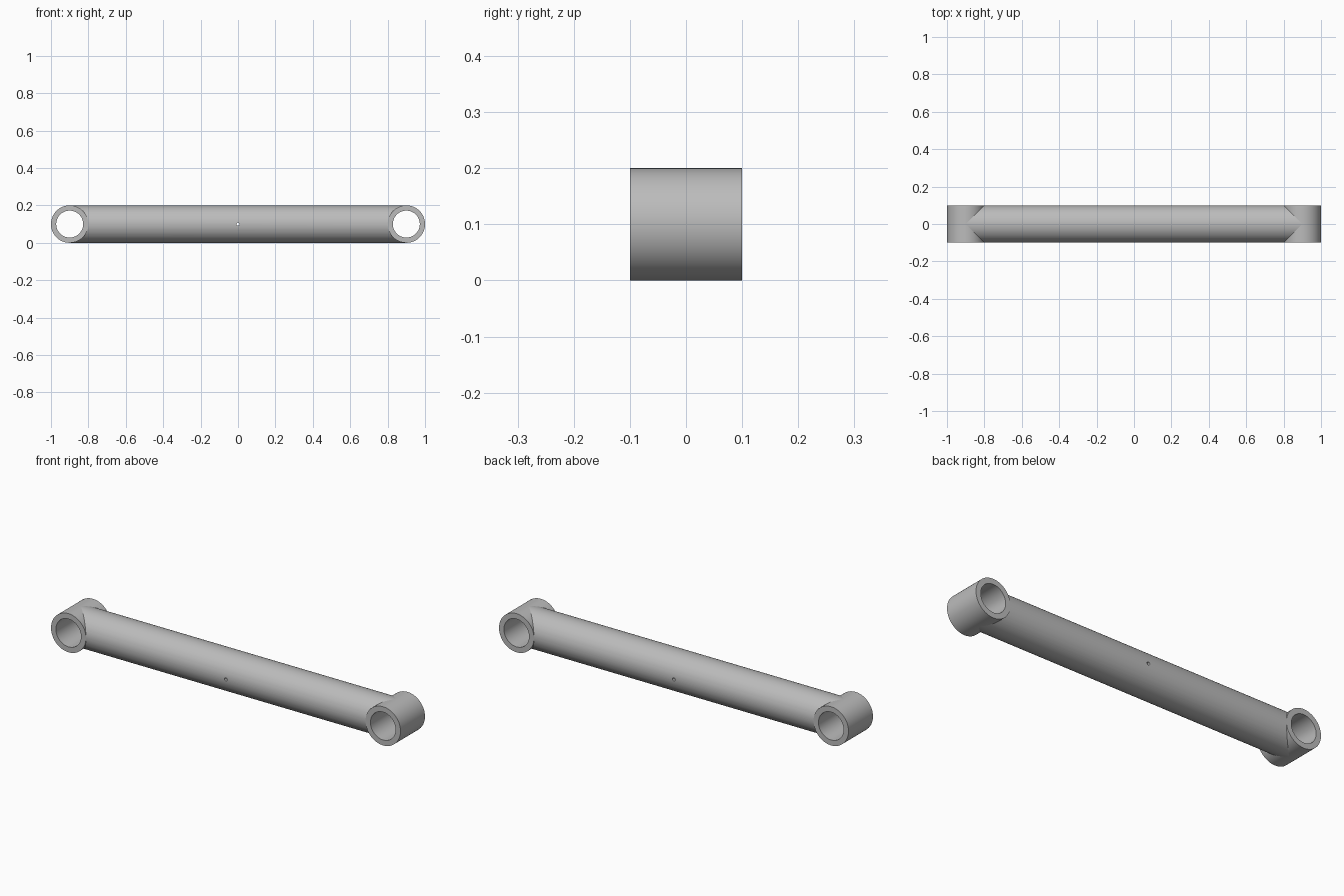
import bpy
import math

cube = bpy.data.objects.get("Cube")
if cube:
    bpy.data.objects.remove(cube, do_unlink=True)

RADIUS = 0.1       # outer radius of the rod and the sockets
BORE = 0.072       # inner radius of the sockets
CENTRE = 0.9       # distance of each socket from the middle
SIDES = 96

metal = bpy.data.materials.new("grey metal")
metal.use_nodes = True
grey = (0.5, 0.5, 0.5, 1)
metal.diffuse_color = grey
metal.node_tree.nodes["Principled BSDF"].inputs["Base Color"].default_value = grey


def cylinder(name, radius, length, x=0.0, along_x=False, sides=SIDES):
    """Lying cylinder along y, or along x, at the height of the rod axis."""
    turn = (0, math.pi / 2, 0) if along_x else (math.pi / 2, 0, 0)
    bpy.ops.mesh.primitive_cylinder_add(vertices=sides, radius=radius, depth=length,
                                        location=(x, 0, RADIUS), rotation=turn)
    obj = bpy.context.object
    obj.name = name
    bpy.ops.object.transform_apply(location=False, rotation=True, scale=True)
    obj.data.materials.append(metal)
    return obj


def cut(target, cutter):
    """Subtract the cutter and remove it."""
    mod = target.modifiers.new("cut", "BOOLEAN")
    mod.operation = "DIFFERENCE"
    mod.solver = "EXACT"
    mod.object = cutter
    bpy.context.view_layer.objects.active = target
    bpy.ops.object.modifier_apply(modifier=mod.name)
    bpy.data.objects.remove(cutter, do_unlink=True)


# Rod with a small pin hole through its middle
rod = cylinder("rod", RADIUS, 2 * CENTRE, along_x=True)
cut(rod, cylinder("pin_hole_cutter", 0.008, 0.4, sides=24))
parts = [rod]

# Sockets across both ends; the rod stops inside their walls
for side, name in ((1, "left_socket"), (-1, "right_socket")):
    x = side * CENTRE
    cut(rod, cylinder("rod_end_cutter", (BORE + RADIUS) / 2, 0.4, x))
    socket = cylinder(name, RADIUS, 2 * RADIUS, x)
    cut(socket, cylinder("bore_cutter", BORE, 0.4, x))
    parts.append(socket)

# Smooth walls with sharp rims
bpy.ops.object.select_all(action="DESELECT")
for part in parts:
    part.select_set(True)
bpy.context.view_layer.objects.active = rod
bpy.ops.object.shade_smooth_by_angle(angle=math.radians(30))
